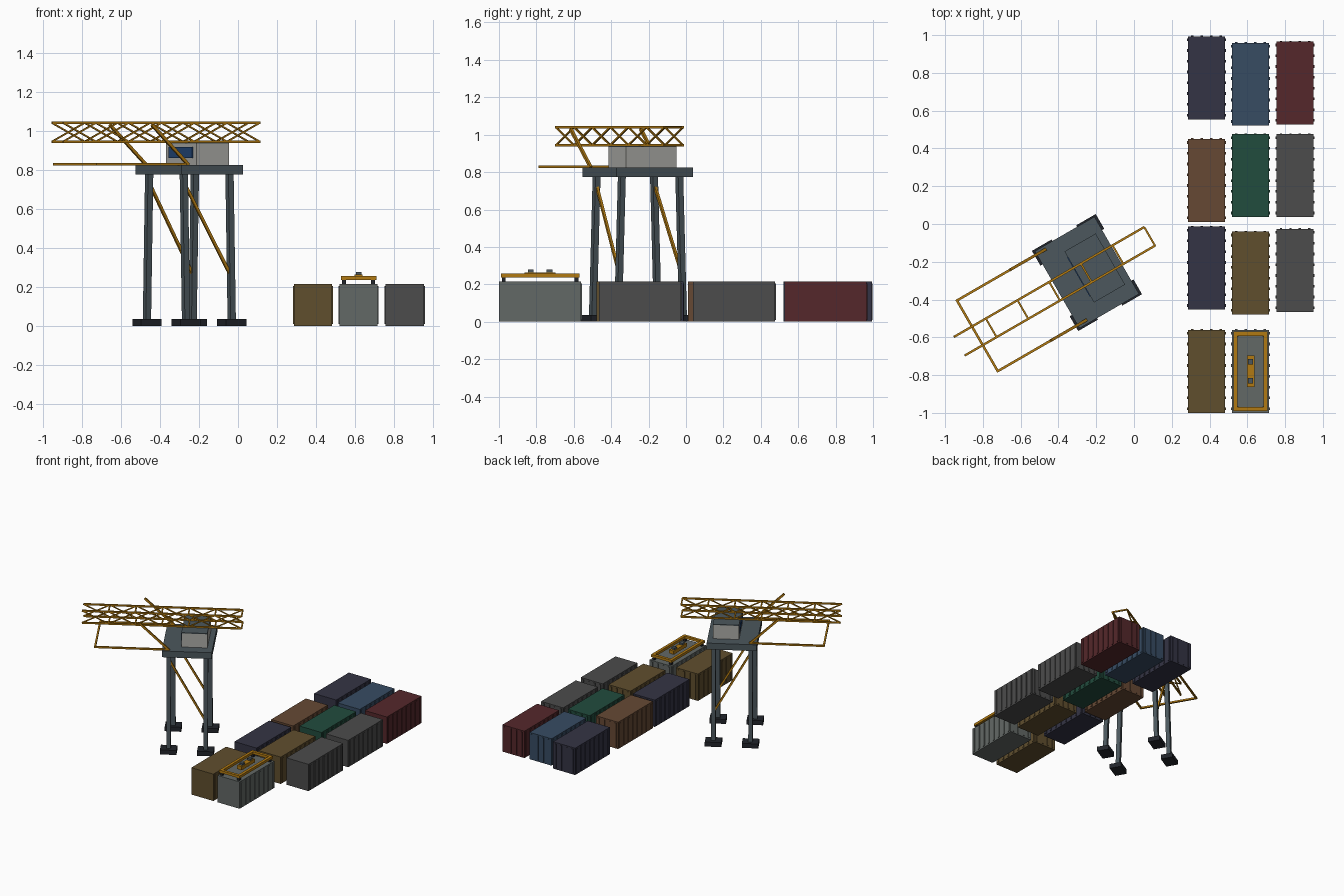
import bpy, bmesh
from math import radians
from mathutils import Matrix, Vector

if "Cube" in bpy.data.objects:
    bpy.data.objects.remove(bpy.data.objects["Cube"])

def material(name, *seen):
    """Material from on-screen colour values, converted to linear."""
    m = bpy.data.materials.new(name)
    m.diffuse_color = (*[(c / .93) ** 2.2 for c in seen], 1)
    m.use_nodes = True
    m.node_tree.nodes["Principled BSDF"].inputs["Base Color"].default_value = m.diffuse_color
    return m

YELLOW = material("yellow", .64, .44, .09)
STEEL = material("steel", .28, .32, .34)
DARK = material("dark", .14, .15, .17)
WALL = material("wall", .62, .62, .60)
GLASS = material("glass", .14, .26, .43)

# crane frame: local -x is the boom direction
CRANE = Matrix.Translation((-.249, -.257, 0)) @ Matrix.Rotation(radians(30), 4, 'Z')

class Part:
    """Collects boxes and bars into one named object."""
    def __init__(self):
        self.bm = bmesh.new()

    def box(self, center, size):
        m = Matrix.Translation(center) @ Matrix.Diagonal((*size, 1))
        bmesh.ops.create_cube(self.bm, size=1, matrix=m)
        return self

    def bar(self, a, b, w):
        a, b = Vector(a), Vector(b)
        d = b - a
        z = d.normalized()
        x = Vector((0, 0, 1)).cross(z)
        x = x.normalized() if x.length > .3 else Vector((1, 0, 0))
        y = z.cross(x).normalized()
        x = y.cross(z)
        rot = Matrix((x, y, z)).transposed().to_4x4()
        m = Matrix.Translation((a + b) / 2) @ rot @ Matrix.Diagonal((w, w, d.length, 1))
        bmesh.ops.create_cube(self.bm, size=1, matrix=m)
        return self

    def finish(self, name, mat, matrix=Matrix()):
        me = bpy.data.meshes.new(name)
        self.bm.to_mesh(me)
        self.bm.free()
        me.materials.append(mat)
        ob = bpy.data.objects.new(name, me)
        ob.matrix_world = matrix
        bpy.context.collection.objects.link(ob)
        return ob

# crane feet, legs and leg braces
feet, legs, braces = Part(), Part(), Part()
for s in (-1, 1):
    for u in (-.135, .135):
        feet.box((u, s * .2, .018), (.12, .09, .036))
        legs.bar((u, s * .2, .03), (u, s * .177, .785), .031)
    braces.bar((-.135, s * .179, .735), (.135, s * .193, .255), .014)
feet.finish("crane_feet", DARK, CRANE)
legs.finish("crane_legs", STEEL, CRANE)
braces.finish("leg_braces", YELLOW, CRANE)

# platform and machine house
Part().box((0, 0, .8), (.364, .472, .05)).finish("platform", STEEL, CRANE)
Part().box((.048, 0, .878), (.19, .312, .112)).finish("machine_house", WALL, CRANE)
Part().box((.048, 0, .937), (.19, .312, .006)).finish("house_roof", STEEL, CRANE)
Part().box((-.048, .003, .888), (.006, .24, .056)).finish("window", GLASS, CRANE)

# boom truss
boom = Part()
U0, BAYS, ZB, ZT, V = -.779, 6, .944, 1.04, .057
STEP = 1.162 / BAYS
for s in (-V, V):
    for z in (ZB, ZT):
        boom.bar((U0, s, z), (U0 + BAYS * STEP, s, z), .012)
    for i in range(BAYS):
        u = U0 + i * STEP
        boom.bar((u, s, ZB), (u + STEP, s, ZT), .008)
        boom.bar((u, s, ZT), (u + STEP, s, ZB), .008)
for i in range(1, BAYS + 1):
    u = U0 + i * STEP
    for z in (ZB, ZT):
        boom.bar((u, -V, z), (u, V, z), .01)
boom.finish("boom_truss", YELLOW, CRANE)

# outrigger frame and stays
frame = Part()
for s in (-.216, .216):
    frame.bar((-.13, s, .828), (-.67, s, .828), .013)
    frame.bar((-.13, s, .825), (-.345, s, 1.03), .015)
frame.bar((-.67, -.222, .828), (-.67, .222, .828), .013)
frame.finish("outrigger_frame", YELLOW, CRANE)

# containers: body with vertical side ribs and door bars at the back
PAINT = {
    "navy": (.20, .20, .255), "brown": (.37, .27, .20), "olive": (.35, .29, .18),
    "blue": (.21, .28, .36), "green": (.14, .28, .23), "silver": (.36, .38, .37),
    "red": (.31, .16, .17), "grey": (.28, .28, .28)}
MATS = {k: material("paint_" + k, *c) for k, c in PAINT.items()}
STACK = [
    (.384, [("navy", .776), ("brown", .232), ("navy", -.232), ("olive", -.778)]),
    (.617, [("blue", .742), ("green", .258), ("olive", -.258), ("silver", -.778)]),
    (.853, [("red", .748), ("grey", .258), ("grey", -.244)])]
for c, (x, column) in enumerate(STACK):
    for r, (paint, y) in enumerate(column):
        p = Part().box((x, y - .002, .1075), (.195, .439, .215))
        for s in (-1, 1):
            for i in range(8):
                p.box((x + s * .098, y + (i - 3.5) * .057, .1075), (.01, .014, .195))
        for i in range(4):
            p.box((x + (i - 1.5) * .05, y + .218, .1075), (.012, .008, .195))
        p.finish(f"container_{c}_{r}", MATS[paint])

# lifting spreader on the last container of the middle column
SX, SY = .617, -.78
spreader, locks, sheaves = Part(), Part(), Part()
for s in (-1, 1):
    spreader.box((SX + s * .08, SY, .247), (.022, .42, .02))
    spreader.box((SX, SY + s * .199, .247), (.182, .022, .02))
    sheaves.box((SX, SY + s * .05, .27), (.028, .03, .016))
    for t in (-1, 1):
        locks.box((SX + s * .074, SY + t * .195, .226), (.02, .02, .024))
spreader.box((SX, SY, .25), (.04, .165, .028))
spreader.finish("spreader_frame", YELLOW)
locks.finish("spreader_locks", DARK)
sheaves.finish("spreader_sheaves", STEEL)
